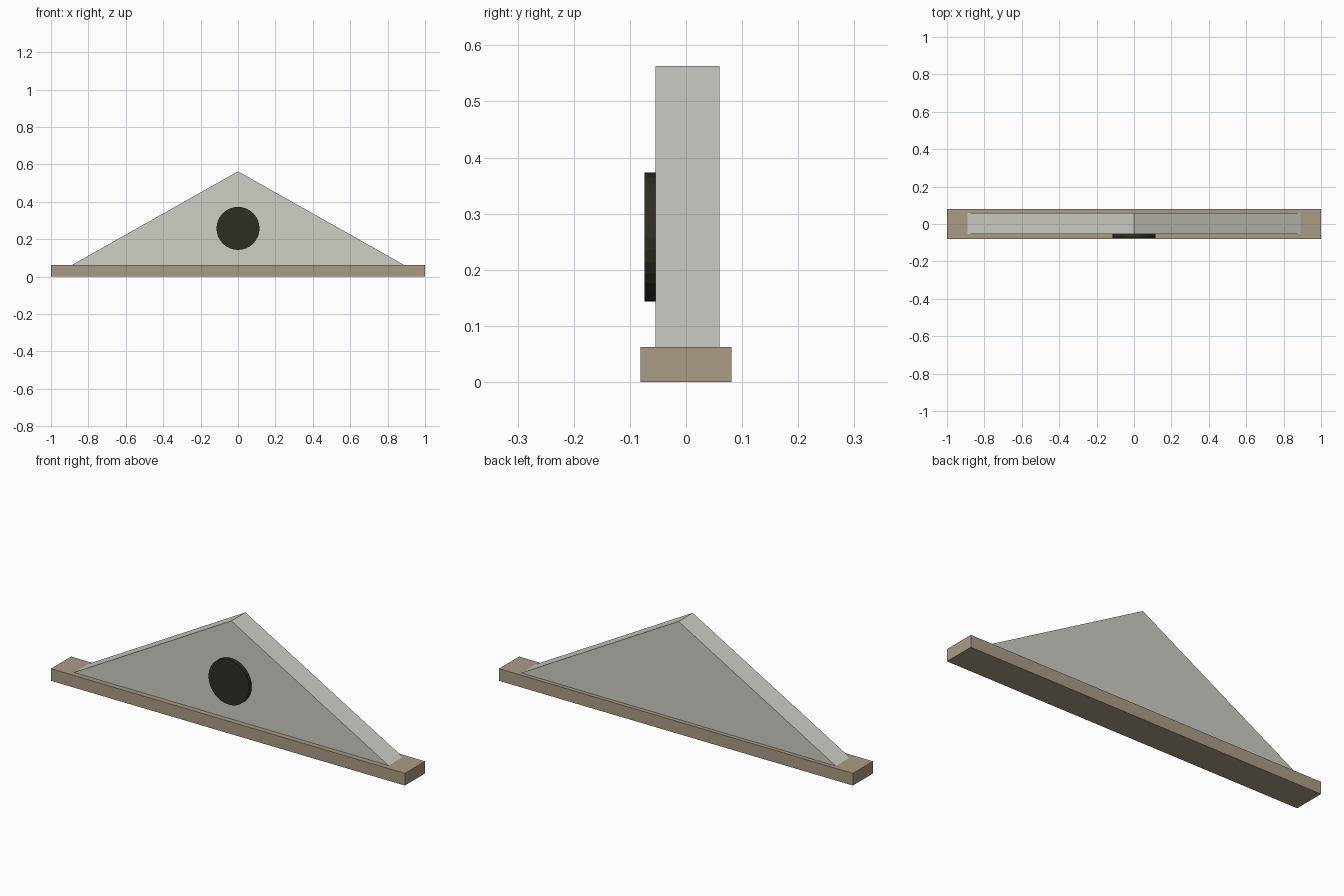
import bpy
import bmesh
from math import radians
from mathutils import Matrix

cube = bpy.data.objects.get("Cube")
if cube:
    bpy.data.objects.remove(cube, do_unlink=True)


def material(name, colour):
    mat = bpy.data.materials.new(name)
    mat.use_nodes = True
    mat.diffuse_color = (*colour, 1)
    mat.node_tree.nodes["Principled BSDF"].inputs["Base Color"].default_value = (*colour, 1)
    return mat


def finish(name, bm, mat):
    bmesh.ops.recalc_face_normals(bm, faces=bm.faces[:])
    mesh = bpy.data.meshes.new(name)
    bm.to_mesh(mesh)
    bm.free()
    mesh.materials.append(mat)
    obj = bpy.data.objects.new(name, mesh)
    bpy.context.collection.objects.link(obj)
    return obj


def prism(name, profile, y_front, y_back, mat):
    """Extrude an x-z outline from front to back."""
    bm = bmesh.new()
    face = bm.faces.new([bm.verts.new((x, y_front, z)) for x, z in profile])
    new = bmesh.ops.extrude_face_region(bm, geom=[face])["geom"]
    verts = [v for v in new if isinstance(v, bmesh.types.BMVert)]
    bmesh.ops.translate(bm, verts=verts, vec=(0, y_back - y_front, 0))
    return finish(name, bm, mat)


stone = material("pale stone", (0.62, 0.61, 0.56))
tan = material("tan stone", (0.40, 0.33, 0.235))
dark = material("dark opening", (0.028, 0.026, 0.017))

BASE_TOP = 0.062
FRONT, BACK = -0.054, 0.06

# Ledge under the gable
prism("base_ledge", [(-1, 0), (1, 0), (1, BASE_TOP), (-1, BASE_TOP)], -0.081, 0.081, tan)

# Triangular gable
prism("gable", [(-0.889, BASE_TOP), (0.889, BASE_TOP), (0, 0.563)], FRONT, BACK, stone)

# Round dark disc on the front face
bm = bmesh.new()
bmesh.ops.create_cone(
    bm, cap_ends=True, segments=32, radius1=0.115, radius2=0.115, depth=0.03,
    matrix=Matrix.Translation((0, FRONT - 0.005, 0.258)) @ Matrix.Rotation(radians(90), 4, "X"))
disc = finish("round_disc", bm, dark)
bpy.context.view_layer.objects.active = disc
disc.select_set(True)
bpy.ops.object.shade_smooth_by_angle(angle=radians(5))
